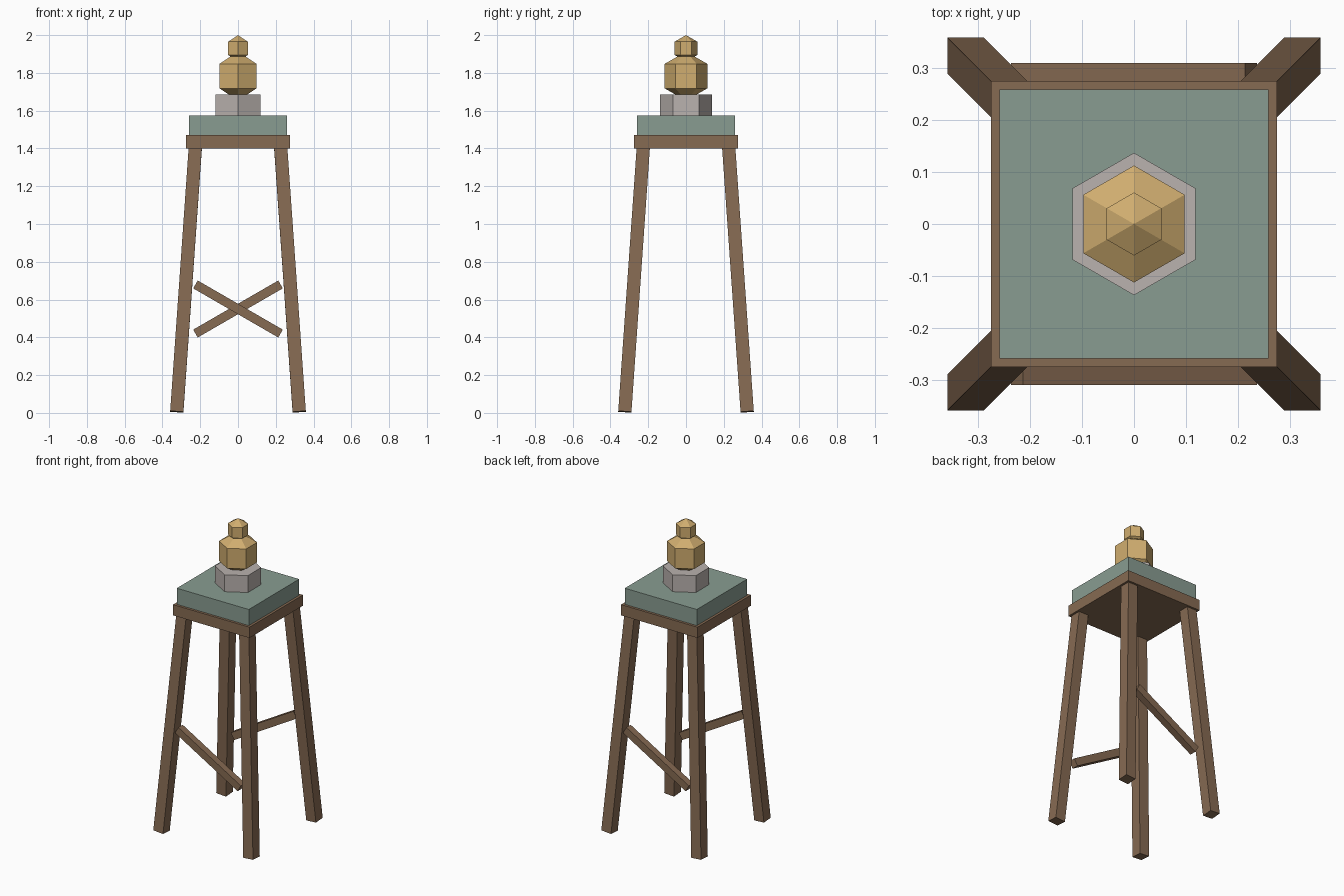
import bpy, bmesh, math
from mathutils import Matrix, Vector

if "Cube" in bpy.data.objects:
    bpy.data.objects.remove(bpy.data.objects["Cube"])


def material(name, rgb):
    m = bpy.data.materials.new(name)
    m.diffuse_color = (*rgb, 1)
    m.use_nodes = True
    m.node_tree.nodes["Principled BSDF"].inputs["Base Color"].default_value = m.diffuse_color
    return m


wood = material("brown_wood", (0.24, 0.145, 0.085))
fabric = material("sage_green", (0.25, 0.335, 0.285))
stone = material("warm_grey", (0.49, 0.445, 0.425))
brass = material("brass_gold", (0.63, 0.42, 0.16))


def finish(name, bm, mat):
    bmesh.ops.recalc_face_normals(bm, faces=bm.faces)
    mesh = bpy.data.meshes.new(name)
    bm.to_mesh(mesh)
    bm.free()
    mesh.materials.append(mat)
    obj = bpy.data.objects.new(name, mesh)
    bpy.context.collection.objects.link(obj)
    return obj


def box(name, size, loc, mat, rot=None):
    bm = bmesh.new()
    m = Matrix.Translation(loc) @ (rot or Matrix()) @ Matrix.Diagonal((*size, 1))
    bmesh.ops.create_cube(bm, size=1, matrix=m)
    return finish(name, bm, mat)


def hex_turned(name, profile, mat):
    """Six-sided turned solid from (radius, z) points; corners lie on the y axis."""
    bm = bmesh.new()
    rings = []
    for r, z in profile:
        if r == 0:
            rings.append([bm.verts.new((0, 0, z))] * 6)
        else:
            angles = [math.radians(30 + 60 * i) for i in range(6)]
            rings.append([bm.verts.new((r * math.cos(a), r * math.sin(a), z)) for a in angles])
    for low, high in zip(rings, rings[1:]):
        for i in range(6):
            j = (i + 1) % 6
            bm.faces.new(list(dict.fromkeys((low[i], low[j], high[j], high[i]))))
    for ring in (rings[0], rings[-1]):
        if ring[0] is not ring[1]:
            bm.faces.new(ring)
    return finish(name, bm, mat)


def faceted_ball(name, r, z, mat):
    """Ball with six segments and three bands."""
    w = r * math.sin(math.radians(60))
    return hex_turned(name, [(0, z - r), (w, z - r / 2), (w, z + r / 2), (0, z + r)], mat)


# Splayed legs
tilt = math.radians(4)
for sx, side in ((-1, "left"), (1, "right")):
    for sy, end in ((-1, "front"), (1, "back")):
        rot = Matrix.Rotation(sy * tilt, 4, 'X') @ Matrix.Rotation(-sx * tilt, 4, 'Y')
        box(f"leg_{end}_{side}", (0.07, 0.07, 1.405),
            Vector((sx * 0.275, sy * 0.275, 0.705)), wood, rot)

# Slanted braces, front and back
for sy, end in ((-1, "front"), (1, "back")):
    rot = Matrix.Rotation(math.radians(-30 * sy), 4, 'Y')
    box(f"brace_{end}", (0.52, 0.045, 0.048), Vector((0, sy * 0.287, 0.55)), wood, rot)

# Seat board and cushion
box("seat_board", (0.55, 0.55, 0.07), Vector((0, 0, 1.435)), wood)
box("cushion", (0.518, 0.518, 0.105), Vector((0, 0, 1.5225)), fabric)

# Hexagonal plinth and stacked ornament
hex_turned("plinth", [(0.137, 1.575), (0.137, 1.685)], stone)
faceted_ball("ornament_body", 0.13, 1.783, brass)
faceted_ball("ornament_top", 0.07, 1.93, brass)
